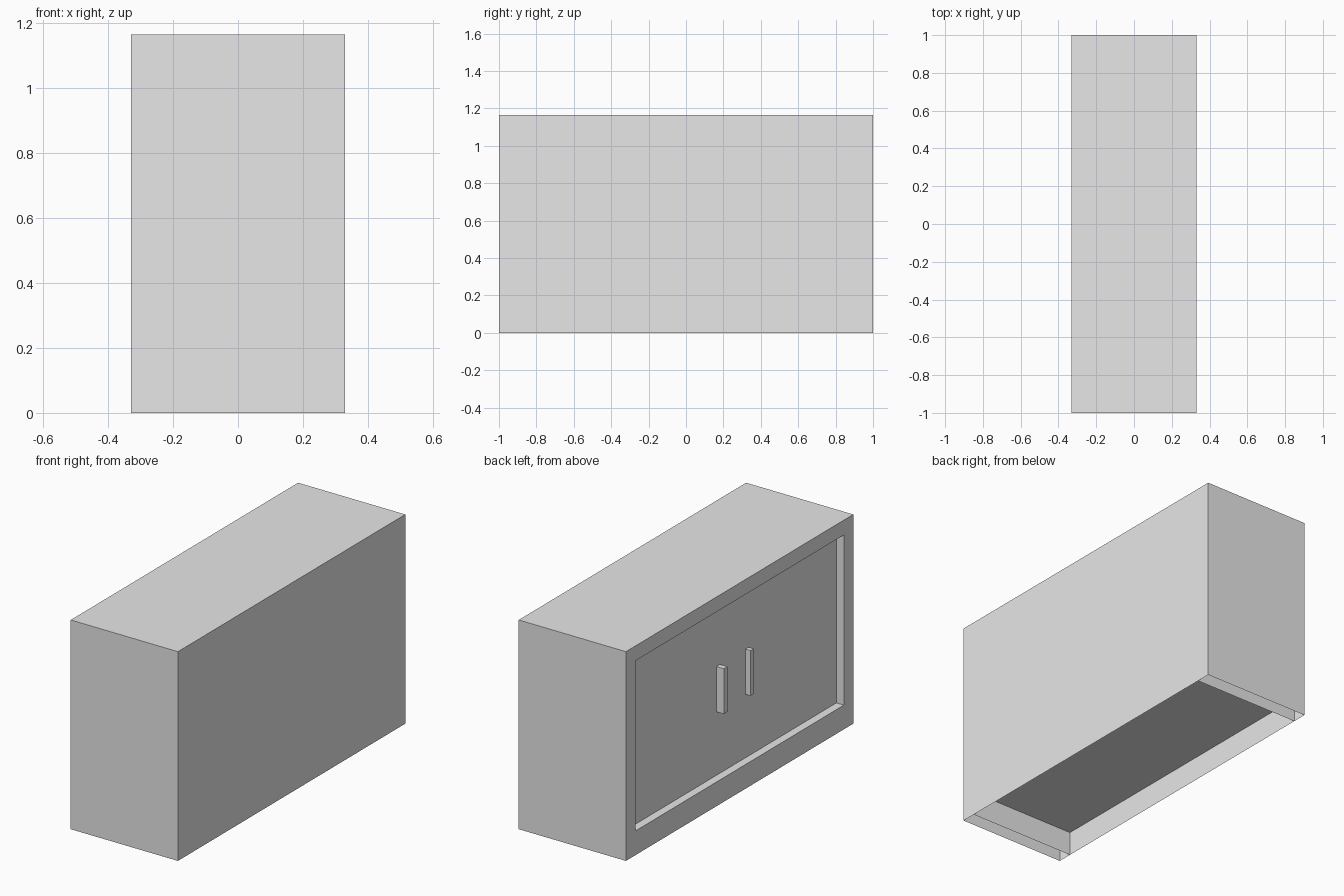
import bpy
import bmesh

cube = bpy.data.objects.get("Cube")
if cube:
    bpy.data.objects.remove(cube, do_unlink=True)

grey = bpy.data.materials.new("plain_grey")
grey.use_nodes = True
grey.diffuse_color = (0.8, 0.8, 0.8, 1)
grey.node_tree.nodes["Principled BSDF"].inputs["Base Color"].default_value = (0.8, 0.8, 0.8, 1)

# Main sizes: half width, half length, height
W, L, H = 0.33, 1.0, 1.165
SIDE, BASE, TOP = 0.917, 0.135, 1.082   # opening limits
DOOR = -W + 0.046


def make(name, quads):
    """Build one object from a list of quads."""
    bm = bmesh.new()
    for quad in quads:
        bm.faces.new([bm.verts.new(p) for p in quad])
    bmesh.ops.remove_doubles(bm, verts=bm.verts, dist=0.0001)
    mesh = bpy.data.meshes.new(name)
    bm.to_mesh(mesh)
    bm.free()
    mesh.materials.append(grey)
    obj = bpy.data.objects.new(name, mesh)
    bpy.context.collection.objects.link(obj)
    return obj


def x_sheet(x, y0, y1, z0, z1, way=1):
    """Upright sheet across x; way gives the direction it faces."""
    quad = [(x, y0, z0), (x, y1, z0), (x, y1, z1), (x, y0, z1)]
    return quad[::way]


def y_sheet(y, x0, x1, z0, z1, way=1):
    quad = [(x1, y, z0), (x0, y, z0), (x0, y, z1), (x1, y, z1)]
    return quad[::way]


def z_sheet(z, x0, x1, y0, y1, way=1):
    quad = [(x0, y0, z), (x1, y0, z), (x1, y1, z), (x0, y1, z)]
    return quad[::way]


# Outer shell, open underneath
make("cabinet_shell", [
    x_sheet(W, -L, L, 0, H),
    y_sheet(L, -W, W, 0, H),
    y_sheet(-L, -W, W, 0, H, -1),
    z_sheet(H, -W, W, -L, L),
])

# Frame around the door opening
make("face_frame", [
    x_sheet(-W, -L, -SIDE, 0, H, -1),
    x_sheet(-W, SIDE, L, 0, H, -1),
    x_sheet(-W, -SIDE, SIDE, 0, BASE, -1),
    x_sheet(-W, -SIDE, SIDE, TOP, H, -1),
])

# Inner lining that forms the jambs, floor and ceiling
make("inner_lining", [
    y_sheet(-SIDE, -W, W, 0, TOP),
    y_sheet(SIDE, -W, W, 0, TOP, -1),
    z_sheet(BASE, -W, W, -SIDE, SIDE),
    z_sheet(TOP, -W, W, -SIDE, SIDE, -1),
])

# Pair of recessed doors
for name, y0, y1 in (("right_door", 0, SIDE), ("left_door", -SIDE, 0)):
    make(name, [x_sheet(DOOR, y0, y1, BASE, TOP, -1)])


# Door handles
def handle(name, y0, y1, depth):
    x, z0, z1 = DOOR - depth, 0.488, 0.74
    make(name, [
        x_sheet(x, y0, y1, z0, z1, -1),
        y_sheet(y1, x, DOOR, z0, z1),
        y_sheet(y0, x, DOOR, z0, z1, -1),
        z_sheet(z1, x, DOOR, y0, y1),
        z_sheet(z0, x, DOOR, y0, y1, -1),
    ])


handle("right_handle", 0.106, 0.137, 0.045)
handle("left_handle", -0.145, -0.118, 0.031)
